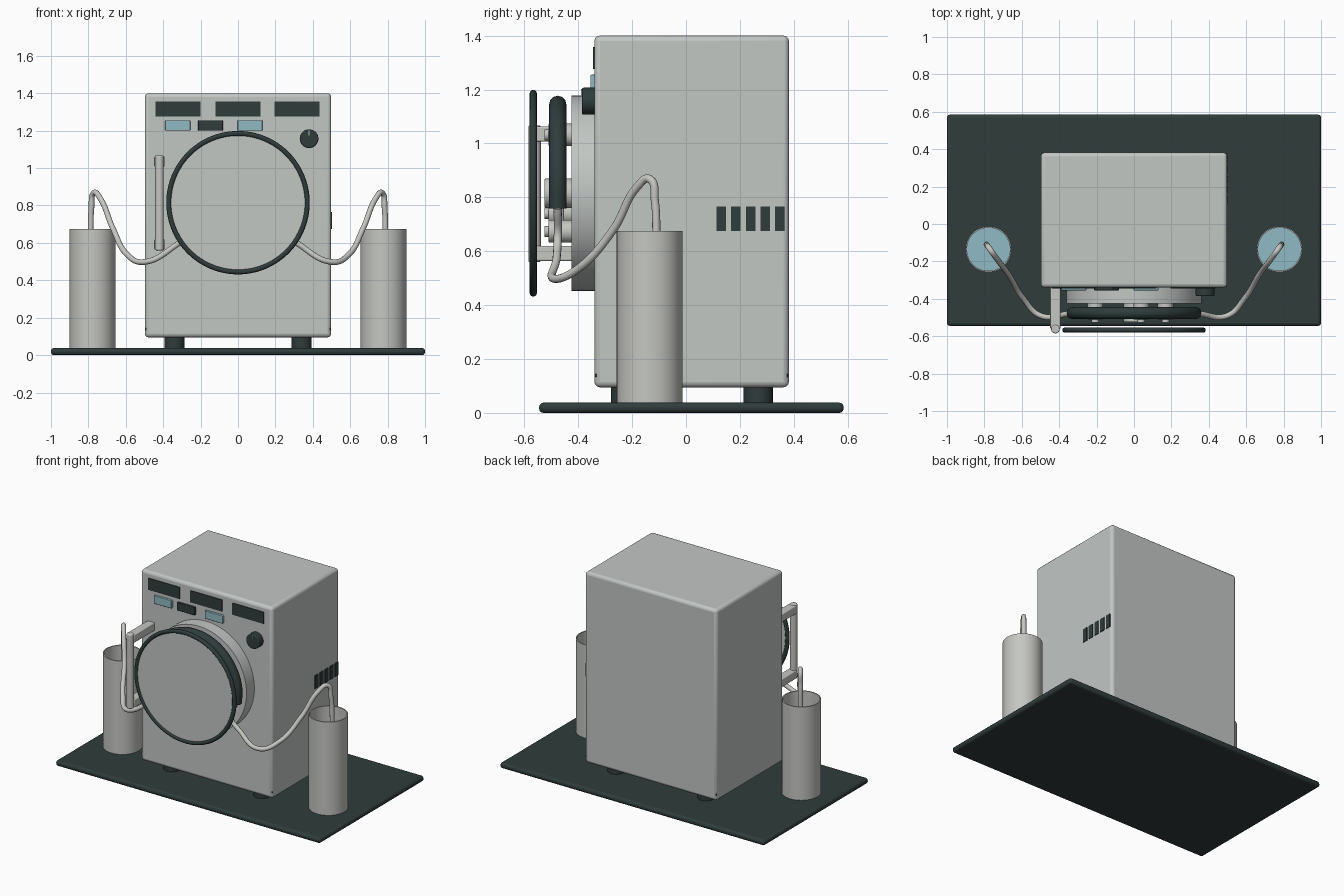
import bpy, bmesh, math
from mathutils import Vector

if "Cube" in bpy.data.objects:
    bpy.data.objects.remove(bpy.data.objects["Cube"], do_unlink=True)


def material(name, rgb):
    m = bpy.data.materials.new(name)
    m.use_nodes = True
    m.diffuse_color = (*rgb, 1)
    bsdf = m.node_tree.nodes["Principled BSDF"]
    bsdf.inputs["Base Color"].default_value = (*rgb, 1)
    bsdf.inputs["Roughness"].default_value = 0.6
    return m


GREY = material("light grey", (0.54, 0.57, 0.55))
STEEL = material("pale steel", (0.56, 0.57, 0.54))
DARK = material("dark slate", (0.028, 0.045, 0.044))
BLUE = material("pale blue", (0.28, 0.49, 0.55))


def finish(obj, name, mat, bevel=0, segments=3):
    obj.name = obj.data.name = name
    obj.data.materials.clear()
    obj.data.materials.append(mat)
    if bevel:
        bpy.ops.object.transform_apply(location=False, rotation=False, scale=True)
        mod = obj.modifiers.new("rounded edges", "BEVEL")
        mod.width, mod.segments = bevel, segments
        mod.limit_method = "ANGLE"
    bpy.ops.object.shade_smooth_by_angle(angle=math.radians(35))
    return obj


def box(name, mat, lo, hi, bevel=0):
    """Box between two opposite corners."""
    lo, hi = Vector(lo), Vector(hi)
    bpy.ops.mesh.primitive_cube_add(size=1, location=(lo + hi) / 2)
    obj = bpy.context.object
    obj.scale = hi - lo
    return finish(obj, name, mat, bevel)


def rod(name, mat, start, end, radius, bevel=0, sides=48):
    """Cylinder between two points."""
    start, end = Vector(start), Vector(end)
    axis = end - start
    bpy.ops.mesh.primitive_cylinder_add(
        vertices=sides, radius=radius, depth=axis.length, location=(start + end) / 2,
        rotation=axis.to_track_quat("Z", "Y").to_euler())
    return finish(bpy.context.object, name, mat, bevel)


def tube(name, mat, points, radius, smooth=True):
    """Round tube along a path."""
    curve = bpy.data.curves.new(name, "CURVE")
    curve.dimensions = "3D"
    curve.bevel_depth, curve.bevel_resolution = radius, 4
    curve.resolution_u, curve.use_fill_caps = 10, True
    spline = curve.splines.new("BEZIER")
    spline.bezier_points.add(len(points) - 1)
    for bp, p in zip(spline.bezier_points, points):
        bp.co = p
        bp.handle_left_type = bp.handle_right_type = "AUTO"
    obj = bpy.data.objects.new(name, curve)
    bpy.context.collection.objects.link(obj)
    bpy.ops.object.select_all(action="DESELECT")
    obj.select_set(True)
    bpy.context.view_layer.objects.active = obj
    bpy.ops.object.convert(target="MESH")
    return finish(bpy.context.object, name, mat)


def lathe(name, mat, profile, location, steps=48):
    """Spin a radius/height profile about the vertical axis."""
    bm = bmesh.new()
    verts = [bm.verts.new((r, 0, z)) for r, z in profile]
    edges = [bm.edges.new(pair) for pair in zip(verts, verts[1:])]
    bmesh.ops.spin(bm, geom=verts + edges, axis=(0, 0, 1), cent=(0, 0, 0),
                   angle=math.tau, steps=steps)
    bmesh.ops.remove_doubles(bm, verts=bm.verts, dist=0.0001)
    bmesh.ops.recalc_face_normals(bm, faces=bm.faces)
    mesh = bpy.data.meshes.new(name)
    bm.to_mesh(mesh)
    bm.free()
    obj = bpy.data.objects.new(name, mesh)
    obj.location = location
    bpy.context.collection.objects.link(obj)
    bpy.ops.object.select_all(action="DESELECT")
    obj.select_set(True)
    bpy.context.view_layer.objects.active = obj
    return finish(obj, name, mat)


# Base plate, cabinet, and seam showing at the cabinet corners
box("base_plate", DARK, (-1, -0.545, 0), (1, 0.585, 0.038), 0.016)
box("cabinet", GREY, (-0.498, -0.34, 0.095), (0.498, 0.382, 1.4), 0.02)
box("bottom_seam", DARK, (-0.495, -0.337, 0.134), (0.495, 0.379, 0.144))

# Feet
for side, x in (("right", -0.34), ("left", 0.34)):
    for end, y in (("front", -0.225), ("back", 0.268)):
        rod(f"{end}_{side}_foot", DARK, (x, y, 0.03), (x, y, 0.11), 0.054)

# Display windows and buttons on the front
for i, x in enumerate((-0.32, 0, 0.316)):
    box(f"display_{i + 1}", DARK, (x - 0.12, -0.345, 1.277), (x + 0.12, -0.337, 1.357))
for i, (x, mat) in enumerate(((-0.322, BLUE), (-0.147, DARK), (0.064, BLUE))):
    box(f"button_{i + 1}", mat, (x - 0.067, -0.355, 1.2), (x + 0.067, -0.335, 1.255), 0.004)

# Control knob with pointer
rod("knob", DARK, (0.38, -0.335, 1.157), (0.38, -0.386, 1.157), 0.05, 0.006)
box("knob_pointer", STEEL, (0.377, -0.389, 1.175), (0.383, -0.384, 1.202))

# Side vent slots
for i in range(5):
    y = 0.113 + i * 0.0545
    box(f"vent_slot_{i + 1}", DARK, (0.49, y, 0.675), (0.503, y + 0.035, 0.766))

# Pump housing, hub and rollers
CZ = 0.815
rod("pump_housing", GREY, (0, -0.335, CZ), (0, -0.425, CZ), 0.362, sides=96)
rod("rotor_hub", STEEL, (0, -0.42, CZ), (0, -0.525, CZ), 0.055, 0.005)
for i in range(3):
    a = math.radians(80 + 120 * i)
    x, z = 0.22 * math.cos(a), CZ + 0.22 * math.sin(a)
    rod(f"rotor_roller_{i + 1}", STEEL, (x, -0.42, z), (x, -0.51, z), 0.042, 0.004)
    rod(f"roller_pin_{i + 1}", STEEL, (x, -0.5, z), (x, -0.526, z), 0.02)
    rod(f"rotor_arm_{i + 1}", STEEL, (0, -0.47, CZ), (x, -0.47, z), 0.018)

# Thick hose arching over the rotor
arc = [math.radians(-10 + 20 * i) for i in range(11)]
tube("pump_hose", DARK,
     [(0.33 * math.cos(a), -0.476, CZ + 0.33 * math.sin(a)) for a in arc], 0.032)

# Round door with dark rim
rod("door_panel", GREY, (0, -0.562, CZ), (0, -0.572, CZ), 0.372, sides=96)
bpy.ops.mesh.primitive_torus_add(
    major_radius=0.37, minor_radius=0.0135, major_segments=96, minor_segments=12,
    location=(0, -0.567, CZ), rotation=(math.pi / 2, 0, 0))
finish(bpy.context.object, "door_rim", DARK)

# Door handle on two brackets
for end, z in (("lower", 0.592), ("upper", 1.035)):
    box(f"{end}_handle_bracket", STEEL, (-0.448, -0.56, z - 0.028),
        (-0.392, -0.335, z + 0.028), 0.006)
rod("handle_bar", STEEL, (-0.42, -0.562, 0.56), (-0.42, -0.562, 1.067), 0.023, 0.006)

# Vessels with liquid, and the tubes that join them to the pump
path = [(0.322, -0.476, 0.76), (0.28, -0.476, 0.65), (0.35, -0.48, 0.575),
        (0.5, -0.49, 0.498), (0.59, -0.4, 0.535), (0.67, -0.27, 0.68),
        (0.738, -0.18, 0.84), (0.77, -0.135, 0.868), (0.784, -0.115, 0.78),
        (0.788, -0.11, 0.67), (0.788, -0.11, 0.35)]
cup = [(0, 0), (0.122, 0), (0.122, 0.638), (0.115, 0.638), (0.115, 0.02), (0, 0.02)]
for name, s in (("inlet", -1), ("outlet", 1)):
    lathe(f"{name}_vessel", STEEL, cup, (s * 0.778, -0.135, 0.037))
    rod(f"{name}_liquid", BLUE, (s * 0.778, -0.135, 0.055), (s * 0.778, -0.135, 0.42), 0.1155)
    tube(f"{name}_tube", STEEL, [(s * x, y, z) for x, y, z in path], 0.015)
